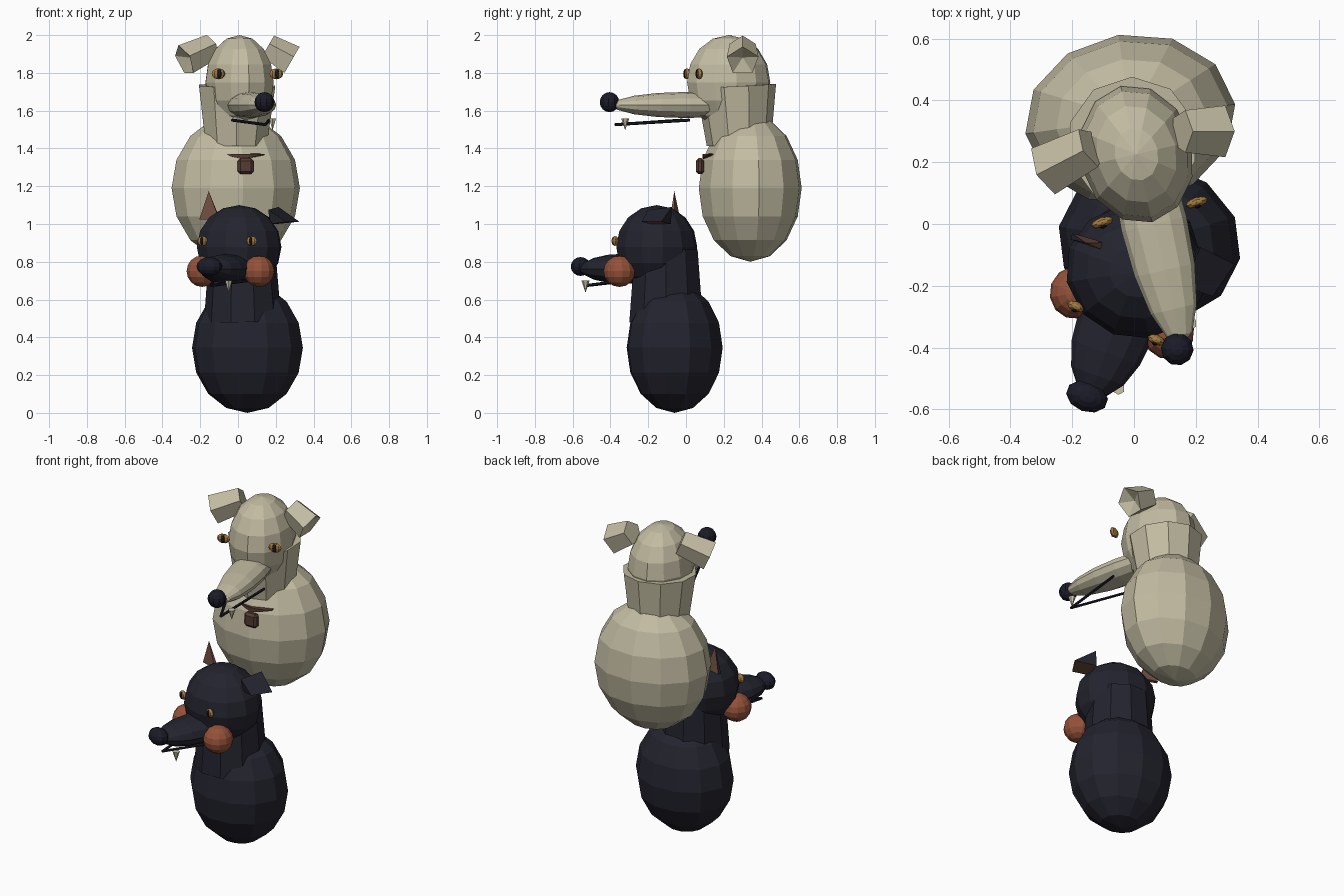
import bpy, bmesh, math
from mathutils import Vector, Matrix

if "Cube" in bpy.data.objects:
    bpy.data.objects.remove(bpy.data.objects["Cube"])


def material(name, rgb):
    m = bpy.data.materials.new(name)
    m.diffuse_color = (*rgb, 1)
    m.use_nodes = True
    m.node_tree.nodes["Principled BSDF"].inputs["Base Color"].default_value = m.diffuse_color
    return m


CREAM = material("cream fur", (0.54, 0.50, 0.36))
DARK = material("dark fur", (0.017, 0.017, 0.028))
BLACK = material("nose black", (0.011, 0.011, 0.022))
GOLD = material("gold eye", (0.38, 0.20, 0.05))
RUST = material("rust cheek", (0.30, 0.085, 0.042))
BROWN = material("inner ear brown", (0.17, 0.08, 0.055))
LEATHER = material("collar leather", (0.09, 0.045, 0.032))
TOOTH = material("tooth ivory", (0.60, 0.55, 0.40))


def finish(name, bm, *mats):
    bmesh.ops.recalc_face_normals(bm, faces=bm.faces)
    me = bpy.data.meshes.new(name)
    bm.to_mesh(me)
    bm.free()
    for m in mats:
        me.materials.append(m)
    ob = bpy.data.objects.new(name, me)
    bpy.context.collection.objects.link(ob)
    return ob


def ball(name, mat, center, radii, yaw=0, seg=12, rings=8, forward=False):
    """Faceted ellipsoid; forward lays its poles along the facing direction."""
    bm = bmesh.new()
    bmesh.ops.create_uvsphere(bm, u_segments=seg, v_segments=rings, radius=1)
    m = Matrix.Rotation(math.radians(yaw), 4, 'Z')
    scale = Matrix.Diagonal((*radii, 1))
    if forward:
        m = m @ Matrix.Rotation(math.pi / 2, 4, 'X')
    bm.transform(Matrix.Translation(center) @ m @ scale)
    return finish(name, bm, mat)


def tube(name, mat, a, b, ra, rb, seg=10, dent=0, spin=0):
    """Tapered prism from a to b; dent sinks the middle of the far cap."""
    a, b = Vector(a), Vector(b)
    d = b - a
    bm = bmesh.new()
    bmesh.ops.create_cone(bm, cap_ends=True, segments=seg, radius1=ra,
                          radius2=max(rb, 0.0005), depth=d.length)
    if dent:
        cap = max(bm.faces, key=lambda f: f.calc_center_median().z)
        poke = bmesh.ops.poke(bm, faces=[cap])
        poke["verts"][0].co.z -= dent
    q = d.to_track_quat('Z', 'Y').to_matrix().to_4x4()
    bm.transform(Matrix.Translation((a + b) / 2) @ q @ Matrix.Rotation(math.radians(spin), 4, 'Z'))
    return finish(name, bm, mat)


def eye(name, center, yaw, w, h):
    """Gold eye with a narrow dark pupil on its front."""
    ball(name, GOLD, center, (w, 0.017, h), yaw, 8, 6)
    a = math.radians(yaw)
    front = Vector(center) + 0.011 * Vector((math.sin(a), -math.cos(a), 0))
    ball(name + "_pupil", BLACK, front, (w * 0.36, 0.009, h * 0.85), yaw, 8, 6)


def jaw(name, tip, ends):
    """Thin V-shaped lower jaw."""
    for i, e in enumerate(ends):
        tube(f"{name}_{i}", BLACK, tip, e, 0.008, 0.008, 6)


# ---- Pale upper animal ----
ball("pale_body", CREAM, (-0.012, 0.34, 1.19), (0.343, 0.275, 0.39), 8)
tube("pale_neck", CREAM, (-0.01, 0.28, 1.42), (-0.005, 0.265, 1.732), 0.17, 0.212, 10, spin=18)
ball("pale_head", CREAM, (0.008, 0.226, 1.75), (0.184, 0.226, 0.25), 13)
ball("pale_snout", CREAM, (0.065, 0.0, 1.63), (0.108, 0.069, 0.40), 13, forward=True)
ball("pale_nose", BLACK, (0.14, -0.405, 1.645), (0.053, 0.053, 0.053), 13, 10, 8)
jaw("pale_jaw", (0.145, -0.375, 1.526), [(-0.03, -0.02, 1.55), (0.165, 0.02, 1.55)])
tube("pale_tooth", TOOTH, (0.183, -0.322, 1.558), (0.183, -0.322, 1.497), 0.021, 0, 6)
eye("pale_eye_left", (-0.103, 0.005, 1.795), 18, 0.038, 0.029)
eye("pale_eye_right", (0.203, 0.07, 1.795), 18, 0.038, 0.029)

# Stubby folded ears
tube("pale_ear_left", CREAM, (-0.14, 0.25, 1.935), (-0.285, 0.175, 1.865),
     0.072, 0.088, 5, 0.04)
tube("pale_ear_right", CREAM, (0.155, 0.30, 1.935), (0.282, 0.30, 1.862),
     0.072, 0.088, 5, 0.04)

# Collar strap on the chest, tapering to both ends
bm = bmesh.new()
rows = []
for i in range(9):
    t = i / 4 - 1
    x, y, z = 0.027 + 0.112 * t, 0.088 + 0.035 * t * t, 1.365
    h = 0.004 + 0.022 * (1 - abs(t))
    rows.append([bm.verts.new(p) for p in
                 ((x, y, z + 0.006), (x, y, z + 0.006 - h),
                  (x, y + 0.06, z - h), (x, y + 0.06, z + 0.008))])
for r, s in zip(rows, rows[1:]):
    for j in range(4):
        bm.faces.new((r[j], r[j - 1], s[j - 1], s[j]))
bm.faces.new(rows[0])
bm.faces.new(rows[-1])
finish("collar_strap", bm, LEATHER)

# Collar tag
bm = bmesh.new()
bmesh.ops.create_cube(bm, size=1)
bm.transform(Matrix.Translation((0.041, 0.074, 1.306)) @ Matrix.Diagonal((0.085, 0.044, 0.085, 1)))
bmesh.ops.bevel(bm, geom=bm.edges[:], offset=0.014, segments=1, affect='EDGES')
finish("collar_tag", bm, LEATHER)

# ---- Dark lower animal ----
ball("dark_body", DARK, (0.05, -0.06, 0.345), (0.298, 0.258, 0.345), -10)
tube("dark_neck", DARK, (0.025, -0.105, 0.48), (0.022, -0.105, 0.865), 0.205, 0.175, 10)
ball("dark_head", DARK, (0.006, -0.155, 0.878), (0.23, 0.215, 0.222), -20)
ball("dark_snout", DARK, (-0.058, -0.325, 0.763), (0.128, 0.08, 0.25), -20, forward=True)
ball("dark_nose", BLACK, (-0.152, -0.558, 0.775), (0.07, 0.05, 0.05), -20, 10, 8)
jaw("dark_jaw", (-0.145, -0.53, 0.674), [(-0.13, -0.3, 0.70), (0.05, -0.33, 0.70)])
tube("dark_tooth", TOOTH, (-0.05, -0.532, 0.70), (-0.05, -0.532, 0.638), 0.021, 0, 6)
eye("dark_eye_left", (-0.188, -0.267, 0.91), -22, 0.03, 0.026)
eye("dark_eye_right", (0.072, -0.375, 0.91), -22, 0.03, 0.026)
ball("cheek_left", RUST, (-0.19, -0.222, 0.75), (0.083, 0.086, 0.083), -20, 12, 8)
ball("cheek_right", RUST, (0.112, -0.352, 0.75), (0.083, 0.086, 0.083), -20, 12, 8)

# Upright pointed ear: thin wedge, brown inside and dark behind
bm = bmesh.new()
tip = bm.verts.new((-0.155, -0.062, 1.175))
base = [bm.verts.new(p) for p in ((-0.205, -0.05, 1.025), (-0.1, -0.085, 1.025),
                                  (-0.095, -0.06, 1.025), (-0.2, -0.03, 1.025))]
for i in range(4):
    bm.faces.new((base[i - 1], base[i], tip))
bm.faces.new(base)
ear = finish("upright_ear", bm, BROWN, DARK)
for f in ear.data.polygons:
    if f.normal.x < -0.6:
        f.material_index = 1

# Folded ear: sloping flap with a brown underside
bm = bmesh.new()
top = [bm.verts.new(p) for p in ((0.16, -0.2, 1.075), (0.215, -0.075, 1.09),
                                 (0.325, -0.13, 1.012), (0.255, -0.235, 1.012))]
low = [bm.verts.new(p) for p in ((0.17, -0.19, 1.0), (0.205, -0.08, 1.0))]
bm.faces.new(top)
bm.faces.new((top[0], top[3], low[0]))
bm.faces.new((top[1], top[2], low[1]))
bm.faces.new((low[0], low[1], top[2], top[3]))
bm.faces.new((top[0], top[1], low[1], low[0]))
flap = finish("folded_ear", bm, DARK, BROWN)
for f in flap.data.polygons:
    if f.normal.z < -0.7:
        f.material_index = 1
